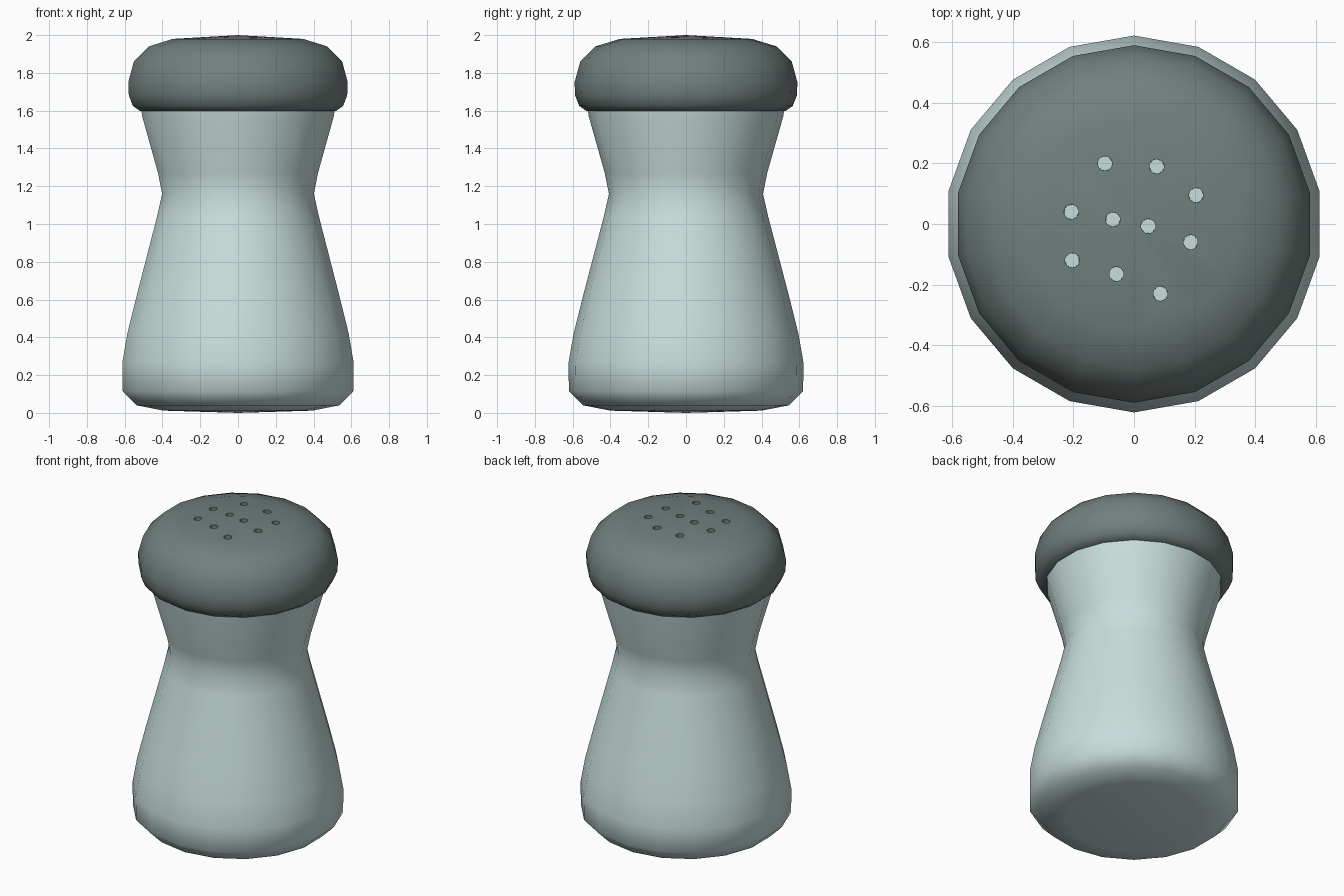
import bpy, bmesh
from math import sin, cos, pi, radians

SIDES = 18
old = bpy.data.objects.get("Cube")
if old:
    bpy.data.objects.remove(old, do_unlink=True)


def material(name, rgb):
    mat = bpy.data.materials.new(name)
    mat.use_nodes = True
    colour = (*rgb, 1.0)
    mat.diffuse_color = colour
    mat.node_tree.nodes["Principled BSDF"].inputs["Base Color"].default_value = colour
    return mat


def finish(name, bm, mat):
    bmesh.ops.recalc_face_normals(bm, faces=bm.faces)
    mesh = bpy.data.meshes.new(name)
    bm.to_mesh(mesh)
    bm.free()
    mesh.materials.append(mat)
    obj = bpy.data.objects.new(name, mesh)
    bpy.context.collection.objects.link(obj)
    return obj


def lathe(name, profile, mat):
    """Turn (radius, height) points around z; radius 0 closes an end."""
    bm = bmesh.new()
    rings = []
    for r, z in profile:
        count = SIDES if r else 1
        rings.append([bm.verts.new((r * sin(2 * pi * i / SIDES), r * cos(2 * pi * i / SIDES), z))
                      for i in range(count)])
    for a, b in zip(rings, rings[1:]):
        for i in range(SIDES):
            j = (i + 1) % SIDES
            quad = [a[i % len(a)], a[j % len(a)], b[j % len(b)], b[i % len(b)]]
            bm.faces.new(list(dict.fromkeys(quad)))
    return finish(name, bm, mat)


def smooth(obj, angle):
    bpy.ops.object.select_all(action='DESELECT')
    obj.select_set(True)
    bpy.context.view_layer.objects.active = obj
    bpy.ops.object.shade_smooth_by_angle(angle=radians(angle))


def hole_rods(name, z_low, z_high, radius, mat):
    """One short rod at every shaker hole."""
    bm = bmesh.new()
    for x, y in HOLES:
        made = bmesh.ops.create_cone(bm, cap_ends=True, segments=14, radius1=radius,
                                     radius2=radius, depth=z_high - z_low)
        bmesh.ops.translate(bm, verts=made["verts"], vec=(x, y, (z_low + z_high) / 2))
    return finish(name, bm, mat)


pale = material("pale glass", (0.57, 0.73, 0.715))
grey = material("grey metal", (0.165, 0.215, 0.205))

HOLES = [(-.096, .20), (.075, .19), (.205, .095), (-.207, .04), (-.07, .015),
         (.047, -.007), (.187, -.06), (-.204, -.12), (-.058, -.165), (.087, -.23)]

# Waisted body
body = lathe("body", [(0, 0), (.4, .012), (.545, .04), (.62, .115), (.622, .265),
                      (.595, .42), (.545, .62), (.435, 1.04), (.408, 1.16),
                      (.43, 1.27), (.515, 1.57), (.525, 1.64), (0, 1.64)], pale)
smooth(body, 60)

# Domed cap
cap = lathe("cap", [(0, 1.6), (.525, 1.597), (.565, 1.625), (.587, 1.68), (.59, 1.75),
                    (.56, 1.86), (.48, 1.94), (.35, 1.98), (0, 2.0)], grey)

# Shaker holes through the cap top
cutter = hole_rods("hole_cutter", 1.93, 2.1, .024, grey)
cutter.hide_render = True
cutter.hide_viewport = True
cut = cap.modifiers.new("holes", 'BOOLEAN')
cut.operation = 'DIFFERENCE'
cut.solver = 'EXACT'
cut.object = cutter
bpy.context.view_layer.objects.active = cap
bpy.ops.object.modifier_apply(modifier=cut.name)
bpy.data.objects.remove(cutter, do_unlink=True)
smooth(cap, 50)

# Pale surface seen at the bottom of the holes
hole_floors = hole_rods("hole_floors", 1.928, 1.935, .0238, pale)
